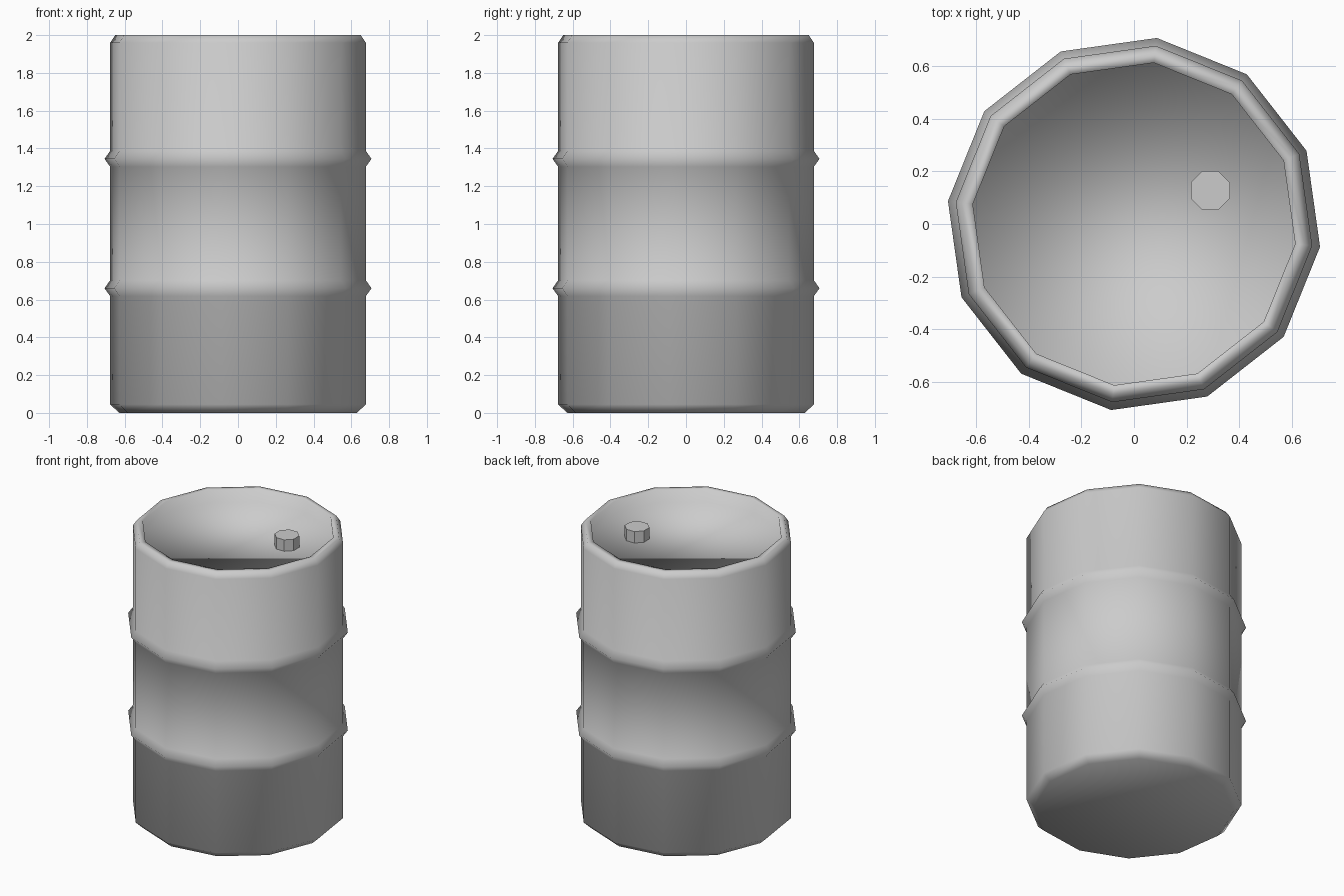
import bpy
import bmesh
from math import cos, sin, radians, tau

default_cube = bpy.data.objects.get("Cube")
if default_cube:
    bpy.data.objects.remove(default_cube, do_unlink=True)

# Plain grey metal
grey = bpy.data.materials.new("grey_metal")
grey.use_nodes = True
colour = (0.6, 0.6, 0.6, 1)
grey.diffuse_color = colour
grey.node_tree.nodes["Principled BSDF"].inputs["Base Color"].default_value = colour


def lathe(name, profile, sides, turn, centre=(0, 0), smooth=False):
    """Sweep a (radius, height) profile around z and cap both ends."""
    bm = bmesh.new()
    rings = []
    for r, z in profile:
        angles = [radians(turn) + tau * i / sides for i in range(sides)]
        rings.append([bm.verts.new((centre[0] + r * cos(a), centre[1] + r * sin(a), z))
                      for a in angles])
    for low, high in zip(rings, rings[1:]):
        for i in range(sides):
            j = (i + 1) % sides
            bm.faces.new((low[i], low[j], high[j], high[i]))
    bm.faces.new(rings[0][::-1])
    bm.faces.new(rings[-1])
    for face in bm.faces:
        face.smooth = smooth
    mesh = bpy.data.meshes.new(name)
    bm.to_mesh(mesh)
    bm.free()
    mesh.materials.append(grey)
    obj = bpy.data.objects.new(name, mesh)
    bpy.context.collection.objects.link(obj)
    return obj


# Drum: chamfered base, two raised hoops, rolled rim and sunken lid
body, hoop = 0.682, 0.712
profile = [(0.634, 0), (body, 0.045)]
for z in (0.66, 1.345):
    profile += [(body, z - 0.042), (hoop, z), (body, z + 0.042)]
profile += [(body, 1.96), (0.655, 2), (0.617, 2), (0.617, 1.91)]
lathe("barrel_body", profile, 12, -7, smooth=True)

# Filler cap on the lid
lathe("filler_cap", [(0.08, 1.9), (0.08, 1.99)], 8, 22.5, centre=(0.29, 0.127))
